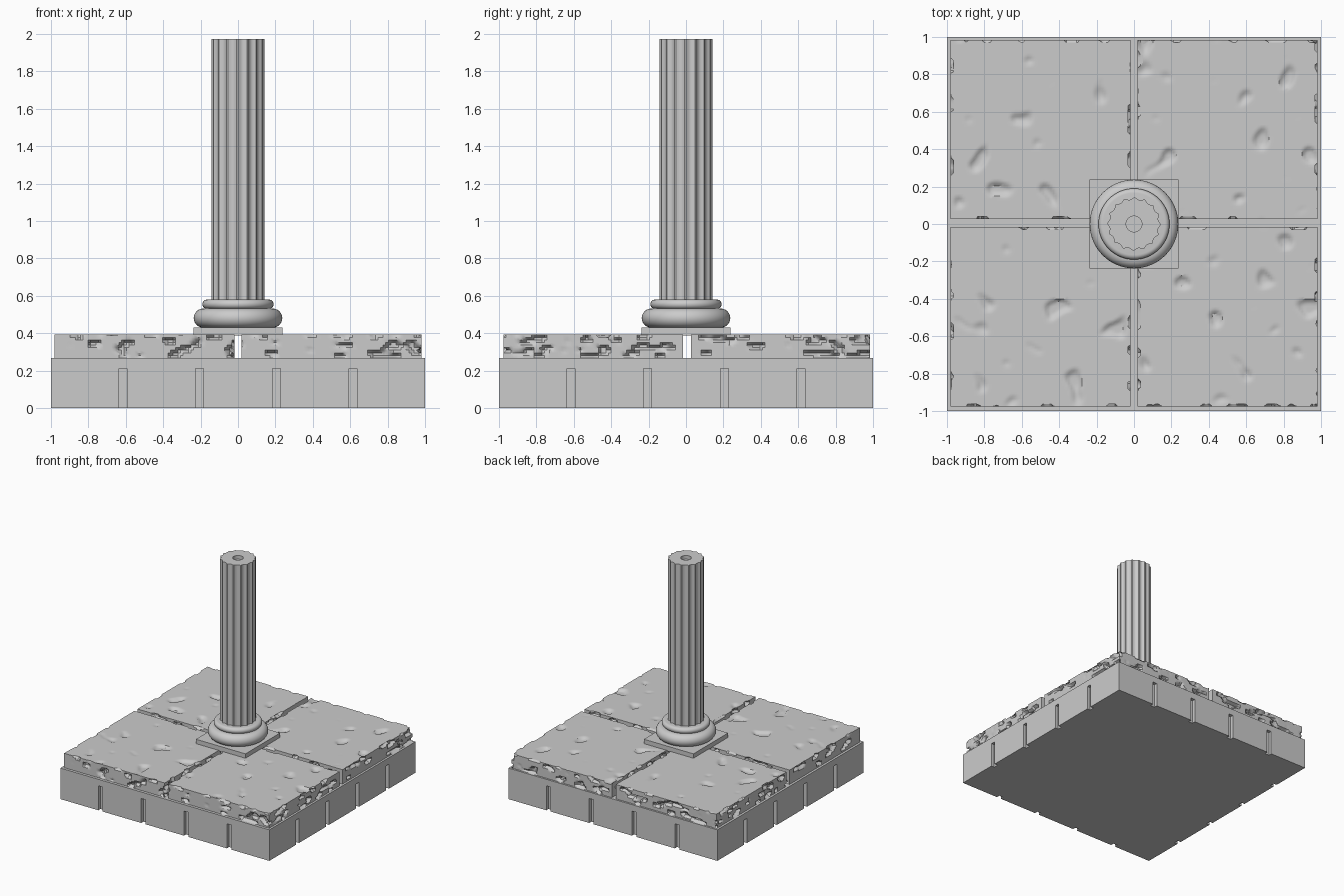
import bpy, bmesh, math
from mathutils import Vector, noise

cube = bpy.data.objects.get("Cube")
if cube:
    bpy.data.objects.remove(cube, do_unlink=True)

# One stone colour for everything
stone = bpy.data.materials.new("grey stone")
stone.use_nodes = True
STONE_COLOUR = (0.6, 0.6, 0.6, 1)
stone.diffuse_color = STONE_COLOUR
stone.node_tree.nodes["Principled BSDF"].inputs["Base Color"].default_value = STONE_COLOUR


def finish(name, bm, smooth_angle=None):
    bmesh.ops.recalc_face_normals(bm, faces=bm.faces)
    mesh = bpy.data.meshes.new(name)
    bm.to_mesh(mesh)
    bm.free()
    mesh.materials.append(stone)
    obj = bpy.data.objects.new(name, mesh)
    bpy.context.collection.objects.link(obj)
    bpy.ops.object.select_all(action="DESELECT")
    obj.select_set(True)
    bpy.context.view_layer.objects.active = obj
    if smooth_angle:
        bpy.ops.object.shade_smooth_by_angle(angle=math.radians(smooth_angle))
    return obj


def add_box(bm, low, high):
    low, high = Vector(low), Vector(high)
    verts = bmesh.ops.create_cube(bm, size=1)["verts"]
    for v in verts:
        v.co = (low + high) / 2 + v.co * (high - low)


def loft(bm, rings):
    # Joins rings of equal point count and caps both ends
    loops = [[bm.verts.new(p) for p in ring] for ring in rings]
    n = len(loops[0])
    for a, b in zip(loops, loops[1:]):
        for i in range(n):
            j = (i + 1) % n
            bm.faces.new((a[i], a[j], b[j], b[i]))
    bm.faces.new(loops[0][::-1])
    bm.faces.new(loops[-1])


def ring(z, radius, count):
    turn = [math.tau * i / count for i in range(count)]
    return [(radius * math.cos(t), radius * math.sin(t), z) for t in turn]


# Foundation block with upright slots cut in all four sides
bm = bmesh.new()
add_box(bm, (-1, -1, 0), (1, 1, 0.268))
foundation = finish("foundation", bm)
bm = bmesh.new()
for c in (-0.615, -0.205, 0.205, 0.615):
    for s in (-1, 1):
        a, b = sorted((s * 0.97, s * 1.1))
        add_box(bm, (c - 0.021, a, -0.1), (c + 0.021, b, 0.212))
        add_box(bm, (a, c - 0.021, -0.1), (b, c + 0.021, 0.212))
cutter = finish("slot_cutter", bm)
cutter.hide_render = True
cut = foundation.modifiers.new("slots", "BOOLEAN")
cut.operation, cut.solver, cut.object = "DIFFERENCE", "EXACT", cutter
bpy.context.view_layer.objects.active = foundation
bpy.ops.object.modifier_apply(modifier=cut.name)
bpy.data.objects.remove(cutter, do_unlink=True)


def step(x, a, b):
    t = min(max((x - a) / (b - a), 0), 1)
    return t * t * (3 - 2 * t)


# Four worn paving slabs: soft dents on top, sharp chips on the sides
def slab(name, x0, x1, y0, y1):
    low, high = Vector((x0, y0, 0.268)), Vector((x1, y1, 0.392))
    bm = bmesh.new()
    add_box(bm, low, high)
    for axis, cuts in enumerate((70, 70, 9)):
        normal = Vector((0, 0, 0))
        normal[axis] = 1
        for i in range(1, cuts):
            point = low.lerp(high, i / cuts)
            bmesh.ops.bisect_plane(bm, geom=bm.verts[:] + bm.edges[:] + bm.faces[:],
                                   plane_co=point, plane_no=normal)
    for v in bm.verts:
        p = v.co.copy()
        if p.z > high.z - 1e-4:
            q = Vector((p.x * 8, p.y * 8, 3))
            v.co.z -= 0.017 * step(noise.noise(q), 0.36, 0.62)
        if p.z > low.z + 1e-4:
            chip = noise.noise(Vector((p.x * 11, p.y * 11, p.z * 26)))
            depth = 0.028 * step(chip, 0.2, 0.34)
            for axis in (0, 1):
                if p[axis] < low[axis] + 1e-4:
                    v.co[axis] += depth
                elif p[axis] > high[axis] - 1e-4:
                    v.co[axis] -= depth
    finish(name, bm, 35)


for side, x0, x1 in (("right", -0.98, -0.018), ("left", 0.02, 0.982)):
    for end, y0, y1 in (("front", -0.976, -0.016), ("back", 0.026, 0.984)):
        slab(f"{end}_{side}_slab", x0, x1, y0, y1)

# Square plinth under the column
bm = bmesh.new()
add_box(bm, (-0.237, -0.237, 0.388), (0.237, 0.237, 0.43))
finish("plinth", bm)


# Rounded mouldings of the column base
def moulding(name, z0, z1, radius):
    half = (z1 - z0) / 2
    angles = [math.pi * (i / 12 - 0.5) for i in range(13)]
    bm = bmesh.new()
    loft(bm, [ring(z0 + half + half * math.sin(a),
                   radius - half + half * math.cos(a), 64) for a in angles])
    finish(name, bm, 40)


moulding("lower_moulding", 0.43, 0.532, 0.237)
moulding("upper_moulding", 0.53, 0.58, 0.19)

# Fluted shaft with a shallow round socket in its top
FLUTES, STEPS, RADIUS = 16, 8, 0.142
COUNT = FLUTES * STEPS


def fluted(z):
    pts = []
    for i, (x, y, _) in enumerate(ring(z, RADIUS, COUNT)):
        t = (i % STEPS) / (STEPS - 1)
        k = 1 - 0.075 * math.sin(math.pi * t)
        pts.append((x * k, y * k, z))
    return pts


bm = bmesh.new()
loft(bm, [fluted(0.575), fluted(1.972), ring(1.972, 0.042, COUNT), ring(1.94, 0.042, COUNT)])
finish("fluted_shaft", bm, 25)
